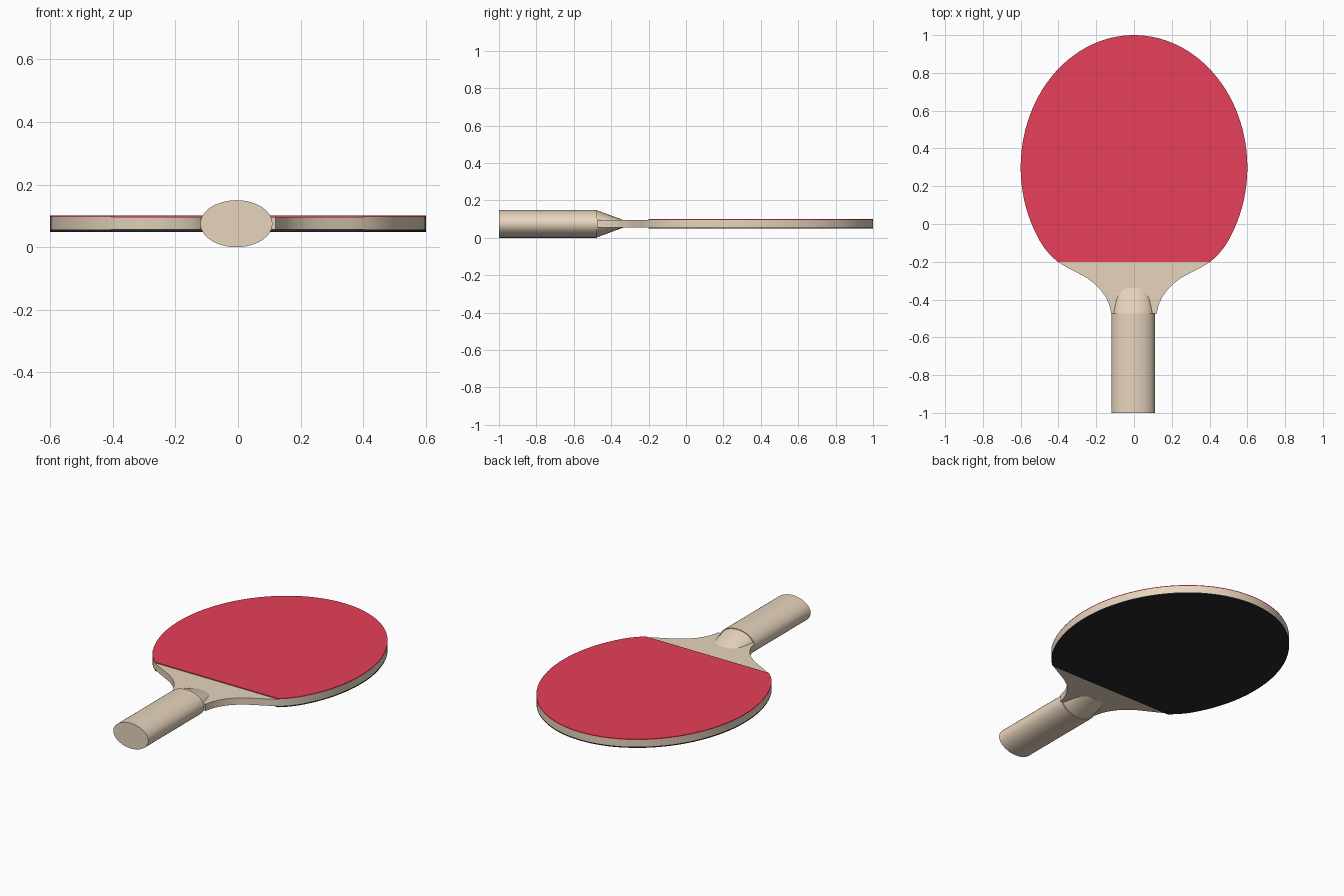
import bpy, bmesh, math

if "Cube" in bpy.data.objects:
    bpy.data.objects.remove(bpy.data.objects["Cube"])


def material(name, rgb):
    m = bpy.data.materials.new(name)
    m.diffuse_color = (*rgb, 1)
    m.use_nodes = True
    m.node_tree.nodes["Principled BSDF"].inputs["Base Color"].default_value = m.diffuse_color
    return m


WOOD = material("wood", (0.80, 0.66, 0.51))
RED = material("red_rubber", (0.80, 0.05, 0.10))
BLACK = material("black_rubber", (0.02, 0.02, 0.02))


def finish(bm, name, mat, angle=30):
    bmesh.ops.recalc_face_normals(bm, faces=bm.faces)
    me = bpy.data.meshes.new(name)
    bm.to_mesh(me)
    bm.free()
    ob = bpy.data.objects.new(name, me)
    bpy.context.collection.objects.link(ob)
    me.materials.append(mat)
    bpy.ops.object.select_all(action='DESELECT')
    ob.select_set(True)
    bpy.context.view_layer.objects.active = ob
    bpy.ops.object.shade_smooth_by_angle(angle=math.radians(angle))
    return ob


def slab(name, half, z0, z1, mat):
    """Mirror a right-hand outline (top to bottom) and extrude it."""
    outline = half + [(-x, y) for x, y in reversed(half) if x > 1e-4]
    bm = bmesh.new()
    face = bm.faces.new([bm.verts.new((x, y, z0)) for x, y in outline])
    ext = bmesh.ops.extrude_face_region(bm, geom=[face])
    verts = [g for g in ext["geom"] if isinstance(g, bmesh.types.BMVert)]
    bmesh.ops.translate(bm, verts=verts, vec=(0, 0, z1 - z0))
    return finish(bm, name, mat)


def loft(name, rings, mat, n=48):
    """Elliptical rings (y, rx, rz) joined along y and capped."""
    bm = bmesh.new()
    loops = []
    for y, rx, rz in rings:
        loops.append([bm.verts.new((-0.005 + rx * math.cos(2 * math.pi * i / n), y,
                                    0.075 + rz * math.sin(2 * math.pi * i / n)))
                      for i in range(n)])
    for a, b in zip(loops, loops[1:]):
        for i in range(n):
            j = (i + 1) % n
            bm.faces.new((a[i], a[j], b[j], b[i]))
    bm.faces.new(loops[0])
    bm.faces.new(loops[-1])
    return finish(bm, name, mat)


# Head outline: ellipse from the tip down to the straight rubber edge
STEPS = 40
LAST = math.pi / 2 + math.asin(0.42 / 0.7)
head = [(0.6 * math.sin(LAST * i / STEPS), 0.3 + 0.7 * math.cos(LAST * i / STEPS))
        for i in range(STEPS + 1)]
head += [(0.445, -0.163), (0.405, -0.2)]

# Concave neck running into the handle
neck = [(0.36, -0.227), (0.30, -0.258), (0.25, -0.285), (0.21, -0.315),
        (0.175, -0.35), (0.148, -0.39), (0.13, -0.43), (0.12, -0.475)]

# Wooden blade with a rubber sheet on each side
slab("blade", head + neck, 0.056, 0.096, WOOD)
slab("top_rubber", head, 0.096, 0.101, RED)
slab("bottom_rubber", head, 0.049, 0.056, BLACK)

# Round grip and the tapered shoulder where it meets the blade
loft("handle", [(-1.0, 0.115, 0.075), (-0.475, 0.115, 0.075)], WOOD)
loft("handle_taper", [(-0.48, 0.108, 0.072), (-0.47, 0.107, 0.07), (-0.335, 0.09, 0.02)], WOOD)
